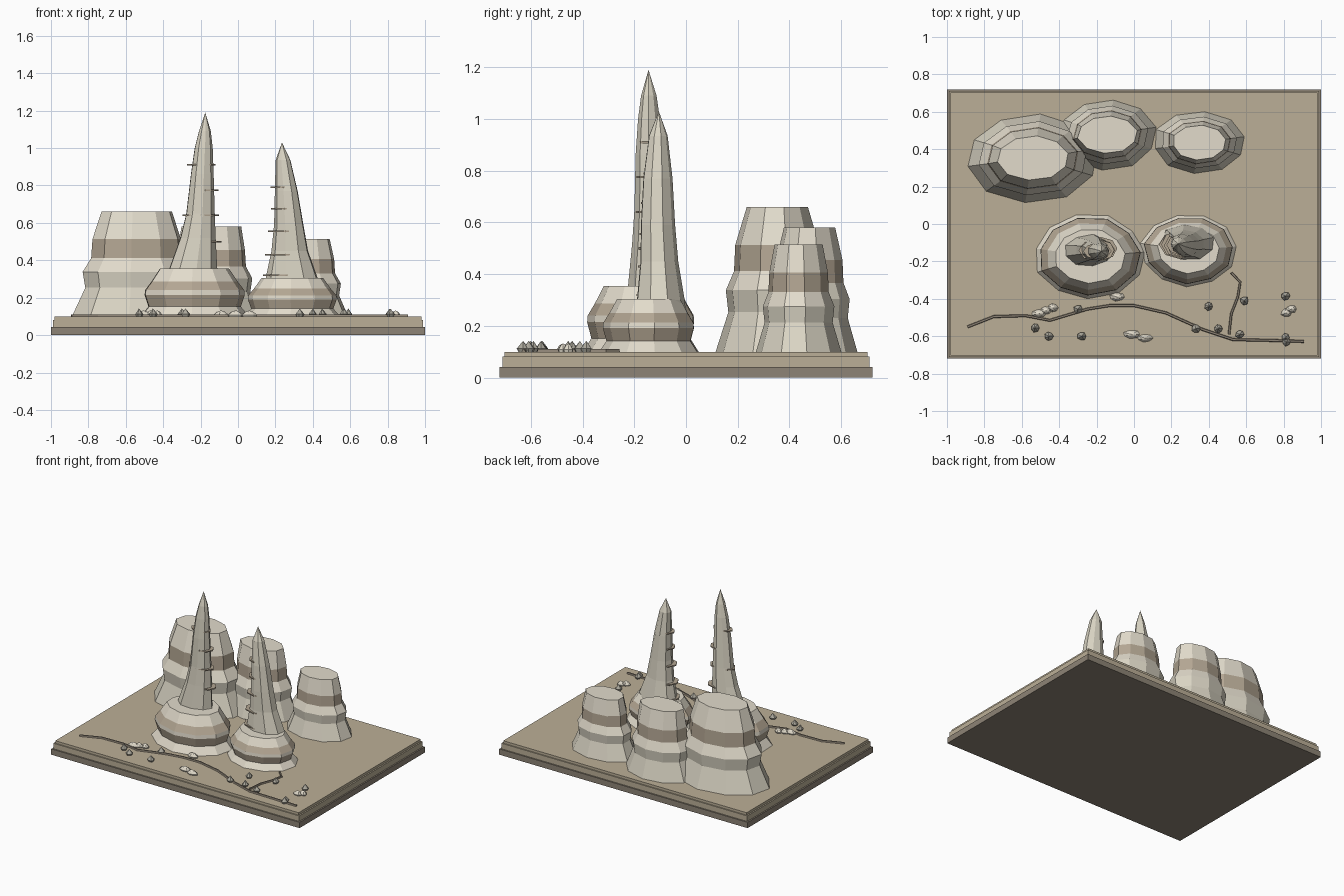
import bpy, bmesh, math, random

if "Cube" in bpy.data.objects:
    bpy.data.objects.remove(bpy.data.objects["Cube"])

random.seed(4)


def mat(name, r, g, b):
    m = bpy.data.materials.new(name)
    m.diffuse_color = (r, g, b, 1)
    m.use_nodes = True
    m.node_tree.nodes["Principled BSDF"].inputs["Base Color"].default_value = m.diffuse_color
    return m


PALE = mat("pale_stone", .76, .71, .60)
CREAM = mat("cream_stone", .70, .66, .55)
BROWN = mat("brown_stone", .45, .38, .29)
GROUND = mat("ground", .50, .43, .31)
DARK = mat("dark_edge", .27, .23, .18)
SHRUB = mat("shrub", .42, .40, .34)


def finish(name, bm, mats):
    bmesh.ops.recalc_face_normals(bm, faces=bm.faces)
    me = bpy.data.meshes.new(name)
    bm.to_mesh(me)
    bm.free()
    for m in mats:
        me.materials.append(m)
    ob = bpy.data.objects.new(name, me)
    bpy.context.collection.objects.link(ob)
    return ob


def loft(name, rings, sides, mats, bands=None, tip=None, wobble=.05, phase=0.0):
    """Stack of irregular oval rings (z, cx, cy, rx, ry), with a colour per band."""
    bm = bmesh.new()
    k = [1 + random.uniform(-wobble, wobble) for _ in range(sides)]
    loops = []
    for z, cx, cy, rx, ry in rings:
        loop = []
        for i in range(sides):
            a = 2 * math.pi * i / sides + phase
            loop.append(bm.verts.new((cx + rx * k[i] * math.cos(a),
                                      cy + ry * k[i] * math.sin(a), z)))
        loops.append(loop)
    for n in range(len(loops) - 1):
        for i in range(sides):
            j = (i + 1) % sides
            f = bm.faces.new((loops[n][i], loops[n][j], loops[n + 1][j], loops[n + 1][i]))
            f.material_index = bands[n] if bands else 0
    bm.faces.new(loops[0][::-1])
    if tip:
        t = bm.verts.new(tip)
        for i in range(sides):
            bm.faces.new((loops[-1][i], loops[-1][(i + 1) % sides], t))
    else:
        bm.faces.new(loops[-1])
    return finish(name, bm, mats)


def slab(name, hx, hy, z0, z1, m):
    bm = bmesh.new()
    bmesh.ops.create_cube(bm, size=1)
    for v in bm.verts:
        v.co = (v.co.x * 2 * hx, v.co.y * 2 * hy, z0 if v.co.z < 0 else z1)
    finish(name, bm, [m])


# stepped plinth
slab("plinth_bottom", 1.0, .72, 0, .042, DARK)
slab("plinth_middle", .99, .71, .042, .082, GROUND)
slab("plinth_ground", .98, .702, .082, .10, GROUND)

# banded mesas at the back: centre, base half sizes, plateau half sizes, top
mesa_profile = [(0, 1.0), (.28, .79), (.43, .83), (.56, .70), (.74, .68), (1, 0)]
mesas = [("mesa_large", -.54, .355, .36, .238, .195, .118, .66),
         ("mesa_middle", -.14, .48, .265, .19, .16, .10, .58),
         ("mesa_small", .35, .435, .25, .165, .145, .092, .515)]
for name, cx, cy, rx, ry, tx, ty, top in mesas:
    rings = []
    for t, s in mesa_profile:
        last = t == 1
        rings.append((.095 + t * (top - .095), cx, cy,
                      tx if last else rx * s, ty if last else ry * s))
    loft(name, rings, 10, [PALE, CREAM, BROWN], [1, 1, 0, 2, 0], wobble=.04, phase=.2)

# layered pedestals under the spires
pedestal_profile = [(0, 1.0), (.22, .84), (.46, .91), (.56, .90), (.74, .78), (1, .63)]
pedestals = [("pedestal_left", -.235, -.172, .30, .225, .355),
             ("pedestal_right", .292, -.14, .262, .198, .305)]
for name, cx, cy, rx, ry, top in pedestals:
    rings = [(.095 + t * (top - .095), cx, cy, rx * s, ry * s) for t, s in pedestal_profile]
    loft(name, rings, 11, [PALE, BROWN], [0, 1, 0, 1, 0], wobble=.035, phase=.1)

# tall leaning spires
spire_left = [(.26, -.235, -.14, .15, .092), (.36, -.243, -.143, .132, .084),
              (.52, -.217, -.14, .098, .071), (.65, -.203, -.14, .079, .062),
              (.86, -.193, -.145, .063, .052), (1.0, -.185, -.145, .05, .042),
              (1.09, -.178, -.145, .033, .03)]
spire_right = [(.20, .285, -.10, .155, .105), (.30, .285, -.10, .145, .095),
               (.45, .275, -.105, .101, .075), (.59, .27, -.11, .081, .068),
               (.77, .257, -.11, .063, .058), (.935, .24, -.108, .041, .037)]
loft("spire_left", spire_left, 9, [CREAM], tip=(-.175, -.145, 1.19), wobble=.06)
loft("spire_right", spire_right, 9, [CREAM], tip=(.235, -.105, 1.03), wobble=.06, phase=.3)

# thin strata ledges poking out of the spires
ledges = [(.50, -.18, -.13, .092, .062), (.64, -.198, -.14, .096, .06),
          (.775, -.175, -.14, .07, .054), (.91, -.195, -.145, .076, .045),
          (.32, .255, -.11, .125, .08), (.43, .25, -.11, .107, .074),
          (.555, .25, -.115, .092, .066), (.675, .245, -.115, .07, .06),
          (.79, .24, -.112, .064, .052)]
for n, (z, cx, cy, rx, ry) in enumerate(ledges):
    loft("ledge_%d" % n, [(z - .004, cx, cy, rx, ry), (z + .004, cx, cy, rx, ry)],
         8, [BROWN], wobble=.03)


# winding dry creek with a side branch
def strip(name, pts, w):
    bm = bmesh.new()
    rows = []
    for i, (x, y) in enumerate(pts):
        a, b = pts[max(i - 1, 0)], pts[min(i + 1, len(pts) - 1)]
        dx, dy = b[0] - a[0], b[1] - a[1]
        l = math.hypot(dx, dy)
        nx, ny = -dy / l * w, dx / l * w
        rows.append([bm.verts.new((x + s * nx, y + s * ny, z))
                     for s, z in ((-1, .098), (-.6, .11), (.6, .11), (1, .098))])
    for r, q in zip(rows, rows[1:]):
        for i in range(4):
            j = (i + 1) % 4
            bm.faces.new((r[i], r[j], q[j], q[i]))
    bm.faces.new(rows[0])
    bm.faces.new(rows[-1])
    finish(name, bm, [DARK])


strip("creek_main", [(-.89, -.55), (-.75, -.495), (-.58, -.49), (-.45, -.515), (-.25, -.455),
                     (-.13, -.436), (0, -.436), (.17, -.475), (.37, -.565), (.53, -.618),
                     (.72, -.622), (.91, -.628)], .008)
strip("creek_branch", [(.508, -.59), (.52, -.48), (.555, -.39), (.568, -.31), (.52, -.26)], .007)

# pointed shrubs
shrubs = [(-.53, -.555), (-.455, -.60), (-.28, -.60), (-.30, -.455), (.40, -.44), (.59, -.41),
          (.33, -.56), (.45, -.56), (.565, -.59), (.81, -.385), (.81, -.608), (.815, -.63)]
for n, (x, y) in enumerate(shrubs):
    loft("shrub_%d" % n, [(.098, x, y, .016, .016), (.112, x, y, .023, .023)], 7, [SHRUB],
         tip=(x, y, .142), wobble=.12)

# low flattened rocks
rocks = [(-.09, -.39, .042), (-.505, -.478, .042), (-.47, -.463, .03), (-.432, -.448, .026),
         (-.012, -.59, .045), (.06, -.61, .042), (.815, -.475, .03), (.842, -.455, .028)]
for n, (x, y, r) in enumerate(rocks):
    loft("rock_%d" % n, [(.098, x, y, r * .9, .018), (.108, x, y, r, .022),
                         (.124, x, y, r * .55, .012)], 7, [PALE],
         tip=(x, y, .132), wobble=.12)
